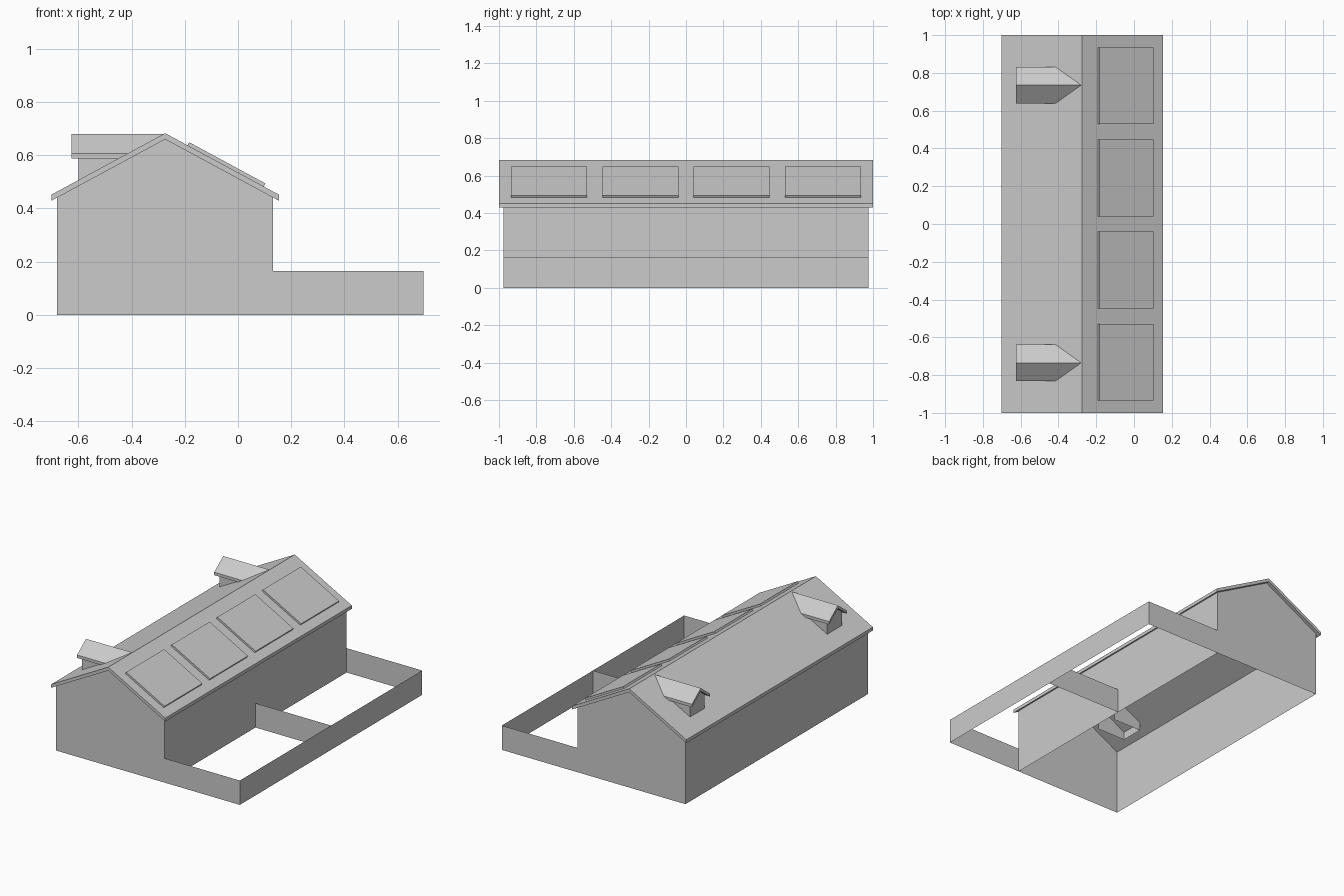
import bpy
import bmesh
import math

cube = bpy.data.objects.get("Cube")
if cube:
    bpy.data.objects.remove(cube, do_unlink=True)

# Single plain colour
GREY = (0.6, 0.6, 0.6, 1.0)
grey = bpy.data.materials.new("light grey")
grey.use_nodes = True
grey.diffuse_color = GREY
grey.node_tree.nodes["Principled BSDF"].inputs["Base Color"].default_value = GREY

# Main dimensions
RIDGE_X, RIDGE_Z, SLOPE, THICK = -0.274, 0.683, 0.54, 0.023
LEFT, RIGHT, YARD = -0.68, 0.131, 0.698
WALL_Y, ROOF_Y, FENCE_Z = 0.977, 1.0, 0.165
EAVE = 0.428


def roof_z(x):
    return RIDGE_Z - SLOPE * abs(x - RIDGE_X)


def make(name, polygons, solid=False):
    """Build one object from a list of polygons."""
    bm = bmesh.new()
    for poly in polygons:
        bm.faces.new([bm.verts.new(p) for p in poly])
    bmesh.ops.remove_doubles(bm, verts=bm.verts, dist=0.0005)
    if solid:
        bmesh.ops.recalc_face_normals(bm, faces=bm.faces)
    mesh = bpy.data.meshes.new(name)
    bm.to_mesh(mesh)
    bm.free()
    mesh.materials.append(grey)
    obj = bpy.data.objects.new(name, mesh)
    bpy.context.collection.objects.link(obj)
    return obj


def loft(start, end):
    """Join two matching outlines with side faces."""
    n = len(start)
    return [(start[i], start[(i + 1) % n], end[(i + 1) % n], end[i]) for i in range(n)]


def upright(x0, y0, x1, y1, z0, z1):
    return [(x0, y0, z0), (x1, y1, z0), (x1, y1, z1), (x0, y0, z1)]


# Thin end walls: gable and yard wall share one outline
outline = [(LEFT, 0), (YARD, 0), (YARD, FENCE_Z), (RIGHT, FENCE_Z),
           (RIGHT, roof_z(RIGHT) - THICK), (RIDGE_X, RIDGE_Z - THICK),
           (LEFT, roof_z(LEFT) - THICK)]
front = [(x, -WALL_Y, z) for x, z in outline]
back = [(x, WALL_Y, z) for x, z in reversed(outline)]
make("front_end_wall", [front])
make("back_end_wall", [back])

# Long walls and yard walls
make("left_yard_wall", [upright(YARD, -WALL_Y, YARD, WALL_Y, 0, FENCE_Z)])
make("yard_divider", [upright(RIGHT, 0, YARD, 0, 0, FENCE_Z)])
make("yard_side_house_wall",
     [upright(RIGHT, -WALL_Y, RIGHT, WALL_Y, 0, roof_z(RIGHT) - THICK)])
make("dormer_side_house_wall",
     [upright(LEFT, WALL_Y, LEFT, -WALL_Y, 0, roof_z(LEFT) - THICK)])

# Gabled roof slab
xs = (RIDGE_X - EAVE, RIDGE_X, RIDGE_X + EAVE)
section = [(x, roof_z(x)) for x in xs] + [(x, roof_z(x) - THICK) for x in reversed(xs)]
ends = [[(x, y, z) for x, z in section] for y in (-ROOF_Y, ROOF_Y)]
caps = [[e[i] for i in half] for e in ends for half in ((0, 1, 4, 5), (1, 2, 3, 4))]
make("main_roof", loft(*ends) + caps, solid=True)

# Roof panels lying on the yard-side slope
angle = math.atan(SLOPE)
nx, nz = 0.013 * math.sin(angle), 0.013 * math.cos(angle)
for i, y in enumerate((-0.7325, -0.244, 0.244, 0.7325)):
    low = [(x, y + dy, roof_z(x)) for x, dy in
           ((-0.19, -0.203), (0.097, -0.203), (0.097, 0.203), (-0.19, 0.203))]
    high = [(px + nx, py, pz + nz) for px, py, pz in low]
    make(f"roof_panel_{i + 1}", loft(low, high) + [low, high], solid=True)


def onto_roof(y, z):
    """Point where a level line meets the dormer-side slope."""
    return (RIDGE_X - (RIDGE_Z - z) / SLOPE, y, z)


# Dormers: small gabled roof running back into the slope, over a thin body
for name, y in (("front", -0.735), ("back", 0.735)):
    sect = [(y - 0.096, 0.607), (y, 0.68), (y + 0.096, 0.607),
            (y + 0.096, 0.587), (y, 0.66), (y - 0.096, 0.587)]
    outer = [(-0.626, a, z) for a, z in sect]
    inner = [onto_roof(a, z) for a, z in sect]
    caps = [[outer[i] for i in half] for half in ((0, 1, 4, 5), (1, 2, 3, 4))]
    make(f"{name}_dormer_roof", loft(outer, inner) + caps, solid=True)

    w, top, base, x0, x1 = 0.078, 0.6, 0.43, -0.6, -0.39
    face = [(x0, y + w, base), (x0, y - w, base), (x0, y - w, top),
            (x0, y, 0.66), (x0, y + w, top)]
    make(f"{name}_dormer_body",
         [face, upright(x0, y - w, x1, y - w, base, top),
          upright(x1, y + w, x0, y + w, base, top)])
